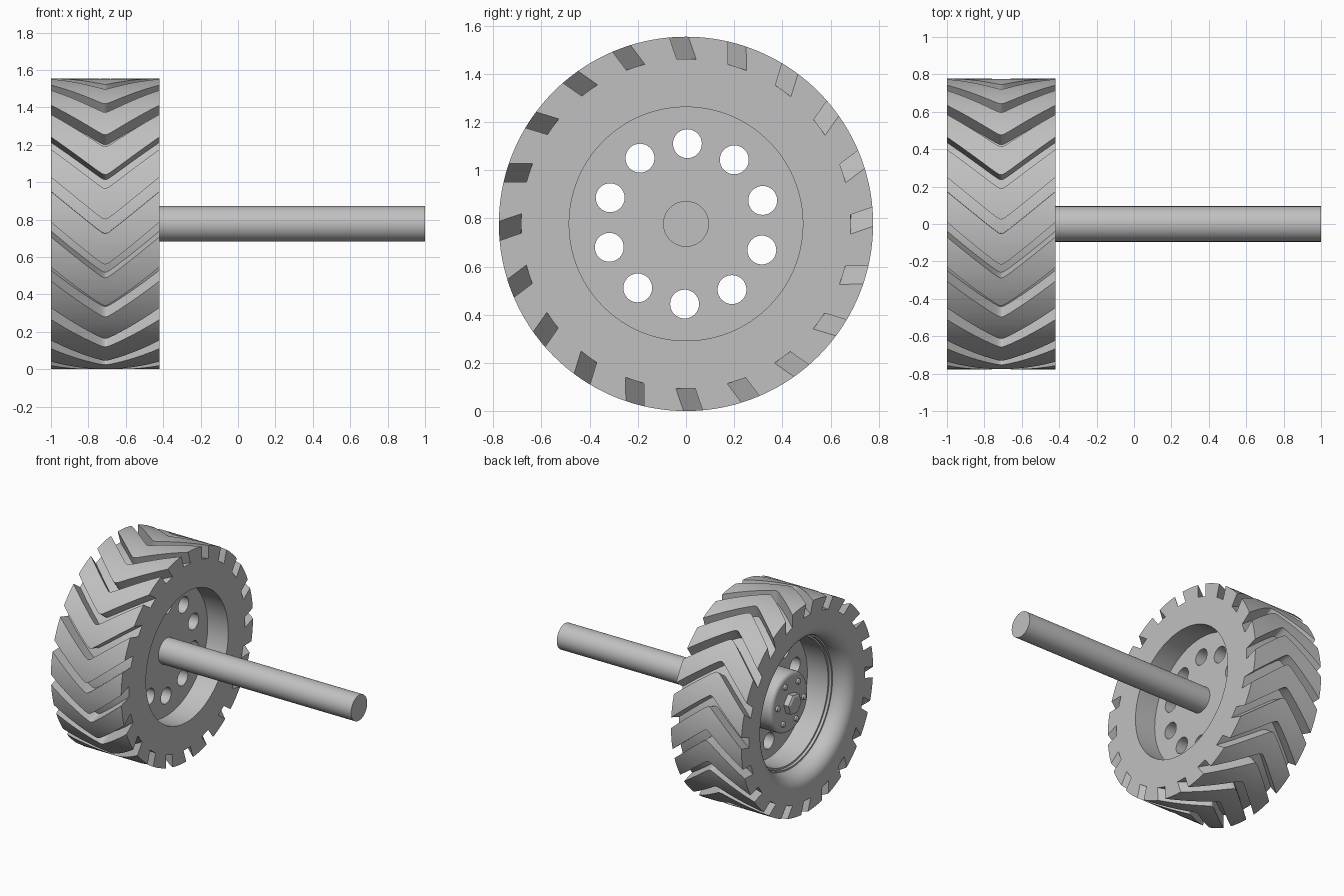
import bpy, bmesh
from math import sin, cos, pi, sqrt, radians

if "Cube" in bpy.data.objects:
    bpy.data.objects.remove(bpy.data.objects["Cube"])

R, CZ, MID = 0.777, 0.777, -0.71     # tyre radius, axle height, tread centre line
GROOVES, FLOOR, HALF = 20, 0.685, 0.038

metal = bpy.data.materials.new("plain grey")
metal.use_nodes = True
grey = (0.53, 0.53, 0.53, 1)
metal.diffuse_color = grey
metal.node_tree.nodes["Principled BSDF"].inputs["Base Color"].default_value = grey


def finish(name, bm):
    """Turn a bmesh into an object at axle height."""
    bmesh.ops.recalc_face_normals(bm, faces=bm.faces)
    mesh = bpy.data.meshes.new(name)
    bm.to_mesh(mesh)
    bm.free()
    mesh.materials.append(metal)
    ob = bpy.data.objects.new(name, mesh)
    ob.location.z = CZ
    bpy.context.collection.objects.link(ob)
    return ob


def lathe(bm, profile, segs, closed=False, centre=(0, 0), turn=0):
    """Revolve (x, radius) points about an axis along x."""
    rings = []
    for x, r in profile:
        angles = [turn + 2 * pi * i / segs for i in range(segs)]
        rings.append([bm.verts.new((x, centre[0] + r * cos(a), centre[1] + r * sin(a)))
                      for a in angles])
    pairs = list(zip(rings, rings[1:]))
    if closed:
        pairs.append((rings[-1], rings[0]))
    else:
        bm.faces.new(rings[0])
        bm.faces.new(rings[-1])
    for a, b in pairs:
        for i in range(segs):
            j = (i + 1) % segs
            bm.faces.new((a[i], a[j], b[j], b[i]))


def turned(name, profile, segs=64, **kw):
    bm = bmesh.new()
    lathe(bm, profile, segs, **kw)
    return finish(name, bm)


def cut(ob, cutter):
    """Subtract the cutter, keep the result and drop the cutter."""
    cutter.hide_render = True
    mod = ob.modifiers.new("cut", "BOOLEAN")
    mod.operation, mod.solver, mod.object = "DIFFERENCE", "EXACT", cutter
    bpy.context.view_layer.update()
    graph = bpy.context.evaluated_depsgraph_get()
    mesh = bpy.data.meshes.new_from_object(ob.evaluated_get(graph))
    ob.modifiers.clear()
    ob.data = mesh
    bpy.data.objects.remove(cutter)


def arc(cx, cr, rx, rr, a0, a1, n):
    return [(cx + rx * cos(radians(a0 + (a1 - a0) * i / n)),
             cr + rr * sin(radians(a0 + (a1 - a0) * i / n))) for i in range(n + 1)]


# Tyre: flat sidewalls, rounded outer lip and a small rim bead
lip = arc(-0.89, 0.585, 0.11, 0.1, 180, 270, 10)
tyre = turned("tyre", [(-0.42, R), (-1.0, R)] + lip +
              [(-0.87, 0.485), (-0.87, 0.473), (-0.85, 0.473), (-0.85, 0.46),
               (-0.62, 0.46), (-0.62, 0.485), (-0.42, 0.485)], 160, closed=True)

# Chevron tread grooves, each with parallel walls and a rounded floor
bm = bmesh.new()
steps = [0.01, 0.02, 0.05, 0.12, 0.2, 0.3]
stations = [-d for d in reversed(steps)] + [0] + steps
for k in range(GROOVES):
    phi = radians(-1) + 2 * pi * k / GROOVES
    loops = []
    for d in stations:
        t0 = 0.815 * (sqrt(d * d + 0.015 ** 2) - 0.015)
        ts = [t0 + HALF * s for s in (-1, -0.5, 0, 0.5, 1)]
        section = [(t, sqrt(FLOOR ** 2 - t * t)) for t in ts] + [(ts[-1], 0.9), (ts[0], 0.9)]
        loops.append([bm.verts.new((MID + d, t * sin(phi) - u * cos(phi),
                                    t * cos(phi) + u * sin(phi))) for t, u in section])
    for a, b in zip(loops, loops[1:]):
        for i in range(len(a)):
            j = (i + 1) % len(a)
            bm.faces.new((a[i], a[j], b[j], b[i]))
    bm.faces.new(loops[0])
    bm.faces.new(loops[-1])
cut(tyre, finish("groove_cutter", bm))

# Wheel disc with a ring of round holes
disc = turned("wheel_disc", [(-0.68, 0.4852), (-0.59, 0.4852)], 160)
bm = bmesh.new()
for k in range(10):
    a = radians(89 + 36 * k)
    lathe(bm, [(-0.75, 0.06), (-0.5, 0.06)], 32, centre=(0.333 * cos(a), 0.333 * sin(a)))
cut(disc, finish("hole_cutter", bm))

# Hub drum, axle and fixings
hub = turned("hub", arc(-0.83, 0.19, 0.03, 0.03, 180, 90, 6) + [(-0.65, 0.22)])
axle = turned("axle", [(-0.62, 0.095), (1.0, 0.095)])
nut = turned("hub_nut", [(-0.908, 0.062), (-0.9, 0.078), (-0.85, 0.078)], 6, turn=radians(10))
bm = bmesh.new()
for k in range(6):
    a = radians(5 + 60 * k)
    lathe(bm, [(-0.88, 0.012), (-0.875, 0.02), (-0.85, 0.02)], 16,
          centre=(0.155 * cos(a), 0.155 * sin(a)))
bolts = finish("hub_bolts", bm)

# Smooth the round surfaces, keep the edges crisp
bpy.ops.object.select_all(action="DESELECT")
for ob in (tyre, disc, hub, axle, bolts):
    ob.select_set(True)
bpy.context.view_layer.objects.active = tyre
bpy.ops.object.shade_smooth_by_angle(angle=radians(25))
